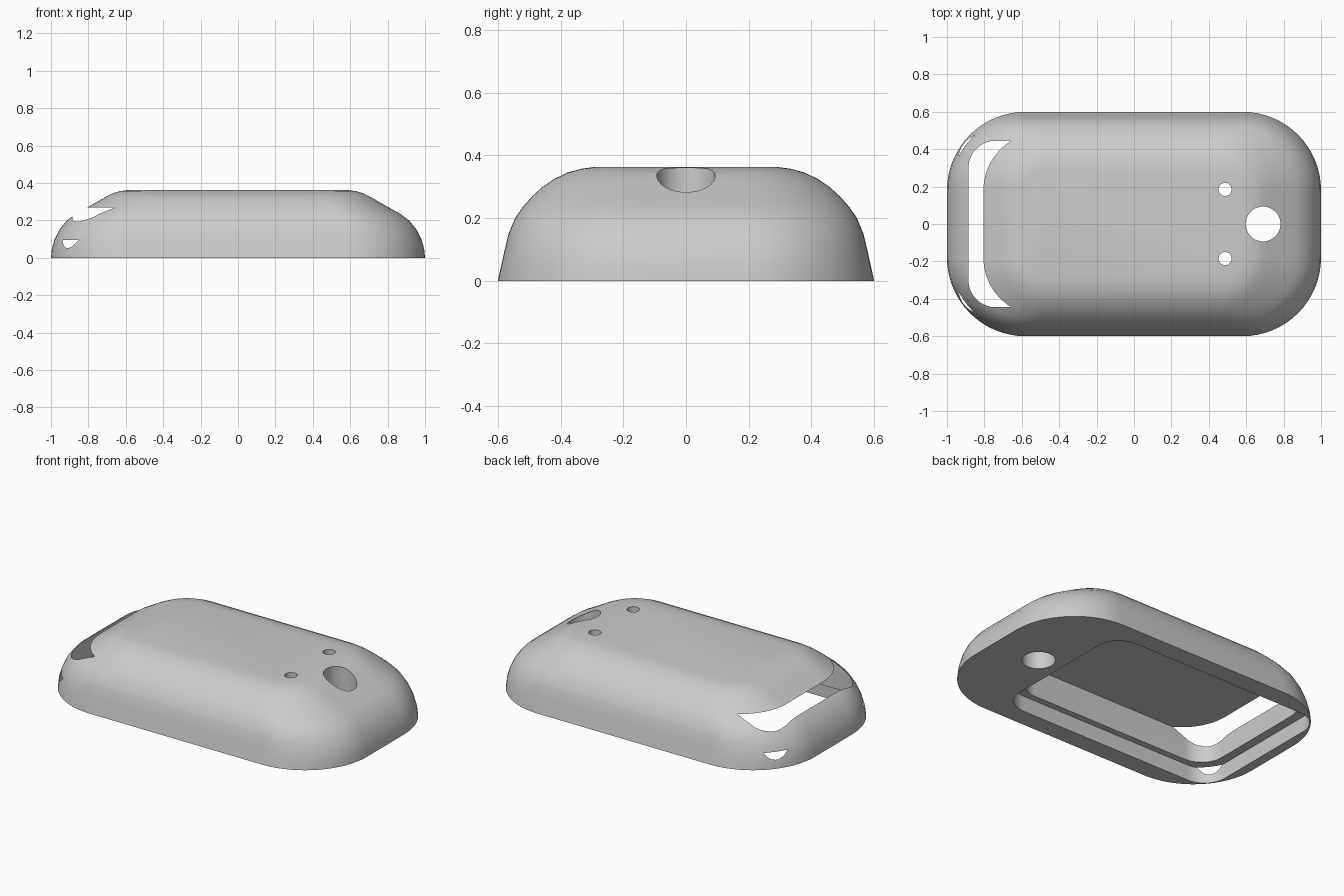
import bpy, bmesh, math

cube = bpy.data.objects.get("Cube")
if cube:
    bpy.data.objects.remove(cube, do_unlink=True)

grey = bpy.data.materials.new("light grey plastic")
grey.use_nodes = True
colour = (0.6, 0.6, 0.6, 1)
grey.diffuse_color = colour
grey.node_tree.nodes["Principled BSDF"].inputs["Base Color"].default_value = colour


def rounded_rect(x0, x1, half_y, radius, steps=16):
    """Counter-clockwise outline of a rectangle with round corners."""
    x_in, y_in = (x0 + radius, x1 - radius), half_y - radius
    corners = [(x_in[1], y_in), (x_in[0], y_in), (x_in[0], -y_in), (x_in[1], -y_in)]
    points = []
    for quarter, (cx, cy) in enumerate(corners):
        for i in range(steps + 1):
            angle = (quarter + i / steps) * math.pi / 2
            points.append((cx + radius * math.cos(angle), cy + radius * math.sin(angle)))
    return points


def circle(cx, cy, radius, steps=48):
    return [(cx + radius * math.cos(2 * math.pi * i / steps),
             cy + radius * math.sin(2 * math.pi * i / steps)) for i in range(steps)]


def loft(name, sections):
    """Skin a closed solid through (height, outline) sections."""
    bm = bmesh.new()
    rings = [[bm.verts.new((x, y, z)) for x, y in outline] for z, outline in sections]
    for low, high in zip(rings, rings[1:]):
        for i in range(len(low)):
            j = (i + 1) % len(low)
            bm.faces.new((low[i], low[j], high[j], high[i]))
    bm.faces.new(rings[0][::-1])
    bm.faces.new(rings[-1])
    mesh = bpy.data.meshes.new(name)
    bm.to_mesh(mesh)
    bm.free()
    mesh.materials.append(grey)
    obj = bpy.data.objects.new(name, mesh)
    bpy.context.collection.objects.link(obj)
    return obj


# Domed shell: height, half length, half width
profile = [(0, 1, .6), (.05, .995, .589), (.10, .98, .578), (.15, .955, .566),
           (.20, .915, .545), (.235, .868, .521), (.27, .805, .49), (.30, .753, .457),
           (.325, .709, .42), (.345, .67, .378), (.357, .63, .335), (.363, .58, .29)]
straight_y = 0.18
shell = loft("case_shell", [(z, rounded_rect(-a, a, b, b - straight_y))
                            for z, a, b in profile])

# Inner cavity, stepped rim recess and through holes
below, above = -0.1, 0.5
cuts = [
    ("cavity_cutter", rounded_rect(-.885, .49, .445, .145), .27),
    ("rim_recess_cutter", rounded_rect(-.94, .54, .485, .145), .095),
    ("large_hole_cutter", circle(.69, 0, .093), above),
]
for side in (-1, 1):
    cuts.append(("small_hole_cutter", circle(.487, side * .185, .035, 32), above))

bpy.context.view_layer.objects.active = shell
for name, outline, top in cuts:
    cutter = loft(name, [(below, outline), (top, outline)])
    cutter.hide_render = True
    mod = shell.modifiers.new(name, 'BOOLEAN')
    mod.operation = 'DIFFERENCE'
    mod.solver = 'EXACT'
    mod.object = cutter
    bpy.ops.object.modifier_apply(modifier=mod.name)
    bpy.data.objects.remove(cutter, do_unlink=True)

# Smooth dome with crisp cut edges
bpy.ops.object.select_all(action='DESELECT')
shell.select_set(True)
bpy.ops.object.shade_smooth_by_angle(angle=math.radians(30))
